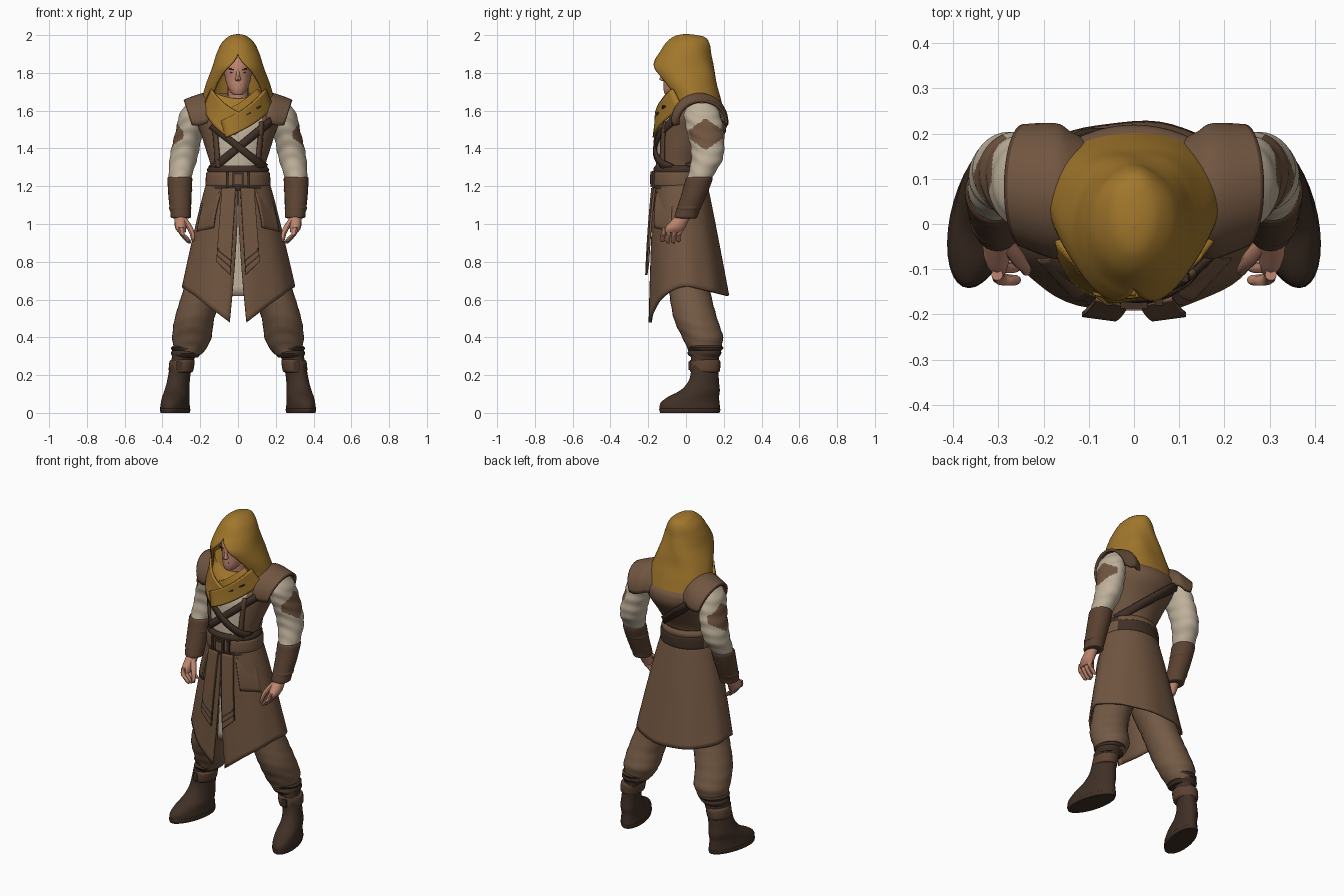
import bpy, bmesh, math
from mathutils import Vector

def material(name, rgb):
    m = bpy.data.materials.new(name)
    m.diffuse_color = (*rgb, 1)
    return m

GOLD = material("gold cloth", (0.36, 0.185, 0.025))
COAT = material("coat brown", (0.165, 0.092, 0.052))
PANTS = material("trouser brown", (0.175, 0.102, 0.06))
LEATHER = material("bracer leather", (0.105, 0.055, 0.032))
DARK = material("dark leather", (0.05, 0.029, 0.019))
CREAM = material("cream linen", (0.52, 0.44, 0.33))
SKIN = material("skin", (0.52, 0.24, 0.16))
BLACK = material("dark hair", (0.03, 0.016, 0.01))

def grid(name, rows, mat, closed=False, caps=False, thick=0, rule=None):
    """Mesh from a grid of points; mat may be a list used with rule(face)."""
    bm = bmesh.new()
    vs = [[bm.verts.new(p) for p in r] for r in rows]
    n = len(rows[0])
    for a, b in zip(vs, vs[1:]):
        for j in range(n if closed else n - 1):
            k = (j + 1) % n
            bm.faces.new((a[j], a[k], b[k], b[j]))
    if caps:
        bm.faces.new(vs[0])
        bm.faces.new(vs[-1])
    bmesh.ops.remove_doubles(bm, verts=bm.verts, dist=1e-5)
    bmesh.ops.recalc_face_normals(bm, faces=bm.faces)
    if rule:
        bm.normal_update()
        for f in bm.faces:
            f.material_index = rule(f.calc_center_median(), f.normal)
    me = bpy.data.meshes.new(name)
    bm.to_mesh(me)
    bm.free()
    for m in (mat if isinstance(mat, list) else [mat]):
        me.materials.append(m)
    ob = bpy.data.objects.new(name, me)
    bpy.context.collection.objects.link(ob)
    if thick:
        s = ob.modifiers.new("thickness", "SOLIDIFY")
        s.thickness, s.offset = thick, 0
    return ob

def resample(keys, k):
    """Catmull-Rom interpolation through tuples."""
    out = []
    for i in range(len(keys) - 1):
        p = [keys[max(0, min(len(keys) - 1, i + d))] for d in (-1, 0, 1, 2)]
        for s in range(k):
            t = s / k
            out.append(tuple(0.5 * (2*b + (c-a)*t + (2*a-5*b+4*c-d)*t*t + (3*b-a-3*c+d)*t**3)
                             for a, b, c, d in zip(*p)))
    return out + [tuple(keys[-1])]

def loft(name, keys, mat, side=1, n=24, k=4, fold=0, rule=None, splay=0):
    """Closed body from (z, cx, cy, rx, ry) sections; splay turns it outward."""
    rows = []
    for z, cx, cy, rx, ry in resample(keys, k):
        ring = []
        for j in range(n):
            a = 2 * math.pi * j / n
            f = 1 + fold * math.sin(z * 95 + 2.2 * math.sin(a) + 1.5 * math.cos(2 * a))
            y = cy + ry*f*math.sin(a)
            ring.append((side * (cx + rx*f*math.cos(a) - splay*(y-.1)), y, z))
        rows.append(ring)
    return grid(name, rows, mat, True, True, 0, rule)

def patch(name, a, b, c, d, mat, bulge=(0, 0, 0), thick=0.012, rule=None, n=10):
    """Sheet between edge a-b and edge d-c, bowed by bulge."""
    a, b, c, d, g = map(Vector, (a, b, c, d, bulge))
    rows = [[a.lerp(b, i/n).lerp(d.lerp(c, i/n), j/n) + g * 4*(j/n)*(1-j/n) for j in range(n+1)]
            for i in range(n+1)]
    return grid(name, rows, mat, thick=thick, rule=rule)

def box(name, loc, size, mat, rot=0):
    bpy.ops.mesh.primitive_cube_add(size=1, location=loc, rotation=(0, rot, 0))
    ob = bpy.context.object
    ob.name, ob.scale = name, size
    ob.data.materials.append(mat)
    return ob

# Torso: vest with open linen front
TORSO = [(1.18, 0, -.03, .15, .125), (1.3, 0, -.033, .145, .125), (1.4, 0, -.006, .172, .148),
         (1.5, 0, .032, .205, .178), (1.56, 0, .05, .23, .168), (1.6, 0, .055, .225, .14),
         (1.65, 0, .06, .17, .095), (1.69, 0, .06, .1, .06)]
loft("vest", TORSO, [COAT, CREAM], n=64, k=8,
     rule=lambda c, nn: int(c.y < 0 and abs(c.x) < .115 + .1*(c.z-1.4) and 1.27 < c.z < 1.56))

def strap(name, x0, z0, x1, z1, w, mat, front=-1, off=.008):
    """Ribbon lying on the torso surface."""
    body, rows = resample(TORSO, 16), []
    nx, nz = Vector((z0 - z1, x1 - x0)).normalized()
    for i in range(21):
        row = []
        for s in (-.5, 0, .5):
            x = x0 + (x1-x0)*i/20 + nx*w*s
            z = z0 + (z1-z0)*i/20 + nz*w*s
            _, _, cy, rx, ry = min(body, key=lambda q: abs(q[0] - z))
            row.append((x, cy + front*(ry*math.sqrt(max(.03, 1-(x/rx)**2)) + off), z))
        rows.append(row)
    return grid(name, rows, mat, thick=.012)

strap("chest_strap_a", .18, 1.55, -.14, 1.29, .04, DARK)
strap("chest_strap_b", -.14, 1.52, .14, 1.3, .036, DARK, off=.014)
strap("back_strap", -.19, 1.57, .14, 1.3, .045, DARK, 1)
for s in (1, -1):
    strap("vest_edge", s*.125, 1.54, s*.105, 1.3, .022, LEATHER)

# Belt, buckle and loops
behind = lambda c, nn: int(c.y > .03)
loft("waist_wrap", [(1.265, 0, -.03, .16, .14), (1.29, 0, -.03, .163, .143), (1.31, 0, -.03, .15, .132)],
     [DARK, COAT], n=40, rule=behind)
loft("belt", [(1.2, 0, -.03, .166, .143), (1.21, 0, -.03, .172, .149), (1.265, 0, -.03, .169, .147),
              (1.275, 0, -.03, .163, .14)], [COAT, DARK], n=40, rule=behind)
loft("lower_belt", [(1.175, 0, -.03, .166, .143), (1.188, 0, -.03, .171, .147), (1.205, 0, -.03, .168, .143)],
     [DARK, COAT], n=40, rule=behind)
box("buckle", (0, -.178, 1.237), (.06, .018, .08), DARK)
box("buckle_plate", (0, -.186, 1.237), (.038, .01, .05), COAT)
for s in (1, -1):
    box("belt_loop", (s*.055, -.165, 1.237), (.016, .03, .085), DARK)

# Long split coat skirt with a slanted hem
rows, n, m = [], 64, 24
for i in range(m + 1):
    t, row = i / m, []
    gap = .01 + .19*max(0, t-.25)
    for j in range(n + 1):
        a = gap + (2*math.pi - 2*gap)*j/n
        c, sn = math.cos(a), abs(math.sin(a))
        hem = .445 + .225*sn if c > 0 else .67 + .05*c
        f = 1 + .012*t*math.sin(9*a)
        rx, ry, cy = .16 + .134*t**.9, .135 + .072*t**.9, -.03 + .045*t
        row.append((rx*f*math.sin(a), cy - ry*f*c, 1.22 + (hem-1.22)*t))
    rows.append(row)
grid("coat_skirt", rows, COAT, thick=.012)
patch("linen_tail", (-.02, -.13, 1.1), (.02, -.13, 1.1), (.045, -.135, .62), (-.045, -.135, .62), CREAM)

def panel_rule(c, nn):
    h = c.z + .9*(.115 - abs(c.x))
    return int(.83 < h < .845 or .865 < h < .88)

for s in (1, -1):
    patch("front_panel", (s*.012, -.178, 1.19), (s*.085, -.165, 1.19), (s*.115, -.2, .80), (s*.04, -.21, .73),
          [COAT, DARK], (0, -.004, 0), .012, panel_rule, 40)
    patch("hip_flap", (s*.09, -.152, 1.17), (s*.163, -.06, 1.17), (s*.215, -.075, .96), (s*.13, -.164, .98),
          COAT, (s*.005, -.008, 0), .01)

# Legs: baggy trousers, cuffs and boots
for s in (1, -1):
    loft("trouser_leg", [(1.02, .08, -.01, .09, .1), (.8, .125, 0, .115, .115), (.64, .185, .02, .108, .11),
                         (.5, .23, .05, .105, .115), (.41, .243, .085, .105, .11), (.36, .25, .095, .094, .096),
                         (.31, .262, .1, .07, .08)], PANTS, s, 28, 6, .012)
    for i, z in enumerate((.345, .315)):
        loft("ankle_wrap", [(z-.022, .268 + .012*i, .1, .07, .075), (z, .263 + .012*i, .1, .09 - .01*i, .095 - .005*i),
                            (z+.022, .26 + .012*i, .1, .07, .075)], DARK, s, 24, 4, .04)
    loft("boot_strap", [(.215, .303, .1, .056, .073), (.225, .302, .1, .065, .08), (.27, .296, .1, .067, .082),
                        (.282, .293, .1, .058, .073)], LEATHER, s)
    box("boot_buckle", (s*.31, .02, .25), (.03, .012, .045), DARK)
    loft("boot", [(0, .317, .02, .068, .155), (.025, .317, .02, .072, .16), (.055, .317, .022, .069, .155),
                  (.085, .317, .04, .067, .135), (.12, .318, .075, .063, .104), (.17, .314, .094, .058, .08),
                  (.23, .305, .1, .057, .073), (.31, .285, .1, .06, .075)], DARK, s, 32, 5, splay=.2)
    loft("boot_sole", [(0, .317, .02, .07, .157), (.018, .317, .02, .074, .162), (.024, .317, .02, .07, .157)],
         DARK, s, 32, splay=.2)

# Arms: linen sleeves with patch, shoulder caps, bracers and hands
for s in (1, -1):
    loft("sleeve", [(1.64, .22, .08, .05, .07), (1.58, .24, .085, .07, .095), (1.5, .256, .1, .072, .098),
                    (1.42, .274, .112, .074, .09), (1.34, .29, .11, .073, .083), (1.25, .306, .075, .06, .066),
                    (1.2, .308, .06, .055, .06)], [CREAM, COAT], s, 72, 12, .022,
         lambda c, nn: int(nn.x*c.x > .45*abs(c.x) and abs(c.x) > .25 and abs(c.z-1.475) + .7*abs(c.y-.105) < .085))
    rows = []
    for x, cy, cz, ry, rz in resample([(.1, .065, 1.55, .11, .1), (.14, .068, 1.553, .128, .125), (.18, .072, 1.548, .142, .138),
                                       (.24, .078, 1.535, .138, .133), (.285, .085, 1.535, .128, .115)], 4):
        rows.append([(s*(x - .04*(1-math.sin(a))*min(1, max(0, (x-.15)/.1))), cy - ry*math.cos(a), cz + rz*math.sin(a))
                     for a in (math.pi*(j/20*1.06-.03) for j in range(21))])
    nrow = len(rows) - 1
    cap = grid("shoulder_cap", rows, [COAT, LEATHER], thick=.016)
    for p in cap.data.polygons:
        p.material_index = int(p.index // 20 == nrow - 1)
    loft("bracer", [(1.25, .308, .072, .06, .064), (1.24, .308, .07, .066, .071), (1.2, .308, .058, .064, .07),
                    (1.13, .307, .033, .06, .066), (1.06, .303, .006, .055, .062), (1.035, .302, 0, .053, .06),
                    (1.03, .302, 0, .04, .05)], LEATHER, s)
    for z, y, r in ((1.18, .052, .064), (1.085, .015, .059)):
        loft("bracer_strap", [(z-.014, .306, y-.004, r-.004, r), (z, .306, y, r, r+.005), (z+.014, .306, y+.004, r-.004, r)], LEATHER, s)
    loft("palm", [(1.06, .3, .0, .034, .038), (1.02, .303, -.03, .033, .046), (.98, .303, -.058, .03, .053),
                  (.955, .297, -.07, .02, .05)], SKIN, s, 16)
    for i in range(4):
        y, dz = -.112 + .028*i, .008*abs(i-1.5)
        loft("finger", [(.985, .303, y, .013, .013), (.95, .298, y-.008, .014, .014), (.922 + dz, .28, y-.012, .014, .013),
                        (.9 + dz, .262, y-.012, .012, .011), (.893 + dz, .258, y-.011, .004, .004)], SKIN, s, 10, 3)
    loft("thumb", [(1.03, .285, -.04, .014, .018), (.985, .258, -.075, .017, .017), (.945, .242, -.095, .013, .013),
                   (.915, .238, -.105, .01, .01), (.908, .238, -.106, .004, .004)], SKIN, s, 10, 3)

# Head and face
loft("neck", [(1.55, 0, .02, .065, .065), (1.65, 0, 0, .055, .06), (1.76, 0, -.005, .055, .06)], SKIN)
loft("head", [(1.682, 0, -.085, .018, .02), (1.69, 0, -.078, .032, .035), (1.72, 0, -.052, .053, .068),
              (1.77, 0, -.028, .068, .09), (1.83, 0, -.018, .073, .102), (1.89, 0, -.01, .06, .085),
              (1.92, 0, 0, .025, .04)], SKIN, n=32)
loft("nose", [(1.757, 0, -.115, .008, .012), (1.766, 0, -.12, .015, .021), (1.785, 0, -.12, .01, .013),
              (1.82, 0, -.112, .007, .008)], SKIN, n=12)
box("mouth", (0, -.114, 1.737), (.034, .008, .005), LEATHER)
for s in (1, -1):
    box("eye", (s*.029, -.109, 1.802), (.022, .008, .007), BLACK)
    box("eyebrow", (s*.03, -.112, 1.818), (.036, .009, .007), BLACK, -s*.22)

# Hood with an open front and a back draped over the shoulders
keys = [(2.0, .0, 0, 0, 0, 0, 0), (1.995, .006, .03, .045, 0, 0, 0), (1.982, .014, .055, .085, 0, 0, 0),
        (1.95, .006, .085, .112, 0, 0, 0), (1.9, -.006, .108, .132, 0, 0, 0), (1.87, -.013, .118, .146, .12, 0, .1),
        (1.83, -.017, .13, .16, .4, 0, .3), (1.79, -.007, .145, .158, .6, 0, .5), (1.74, .012, .164, .148, .74, .01, .7),
        (1.69, .035, .178, .142, .82, .03, .9), (1.655, .045, .182, .147, .95, .06, 1), (1.635, .052, .18, .15, 1.15, .085, 1)]
rows, n = [], 56
for z, cy, rx, ry, gap, drop, sq in resample(keys, 5):
    row, gap = [], max(0, gap)
    for j in range(n + 1):
        a = gap + (2*math.pi - 2*gap)*j/n
        back = max(0, -math.cos(a))
        f = 1 + .018*math.sin(5*a + z*22)*back + .09*sq*back*math.sin(2*a)**2
        row.append((rx*f*math.sin(a), cy - ry*f*math.cos(a), z - drop*back))
    rows.append(row)
grid("hood", rows, GOLD, thick=.012)

# Cowl with raised sides, and overlapping lapels
cowl = loft("cowl", [(1.47, -.03, -.09, .04, .065), (1.53, -.01, -.05, .1, .11), (1.6, 0, .01, .155, .15),
                     (1.65, 0, .035, .168, .135), (1.665, 0, .035, .155, .12), (1.655, 0, .035, .08, .08)], GOLD, n=40, fold=.01)
for v in cowl.data.vertices:
    v.co.z += .055 * min(1, (v.co.x/.16)**2) * min(1, max(0, (v.co.z-1.55)/.1))
patch("under_lapel", (-.14, -.07, 1.715), (-.182, -.02, 1.62), (-.06, -.162, 1.465), (.03, -.15, 1.58), GOLD, (-.015, -.03, -.01))
patch("over_lapel", (.145, -.07, 1.715), (.184, -.02, 1.62), (-.065, -.17, 1.458), (-.09, -.15, 1.545), GOLD, (.015, -.038, -.012), .014)
patch("inner_lapel", (.1, -.075, 1.715), (.135, -.075, 1.68), (-.03, -.14, 1.56), (-.05, -.13, 1.61), GOLD, (0, -.025, -.01))
for x, y, z in ((.11, -.118, 1.618), (.055, -.146, 1.583)):
    box("lapel_slot", (x, y, z), (.026, .02, .007), DARK, -.5)

# Smooth shading with crisp edges
bpy.ops.object.select_all(action='DESELECT')
for ob in bpy.context.scene.objects:
    ob.select_set(True)
    bpy.context.view_layer.objects.active = ob
bpy.ops.object.shade_smooth_by_angle(angle=math.radians(35))
